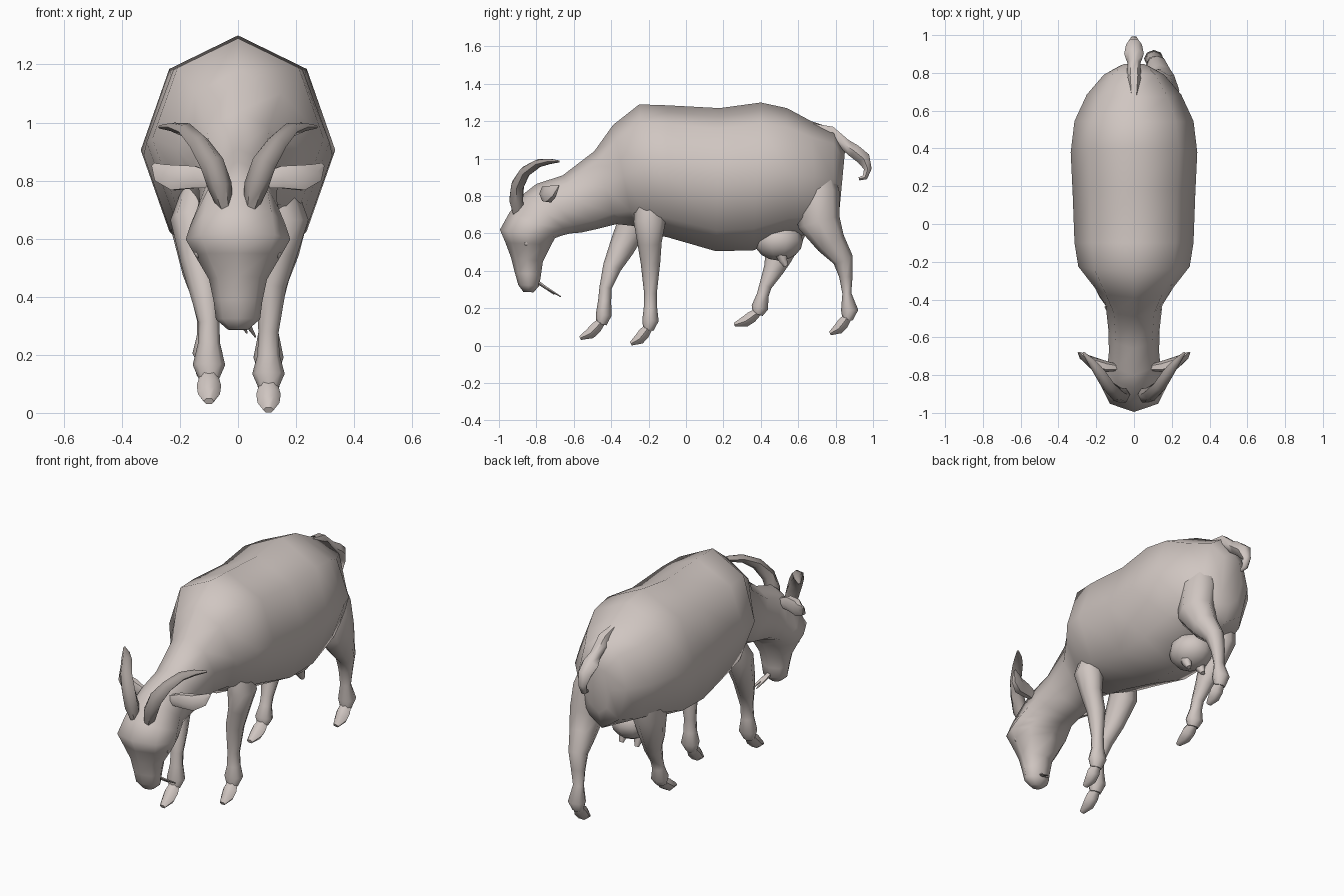
import bpy, bmesh, math
from mathutils import Vector


def material(name, rgb):
    m = bpy.data.materials.new(name)
    m.diffuse_color = (*rgb, 1)
    return m


COAT = material("pale coat", (0.63, 0.565, 0.535))
HORN = material("horn grey", (0.37, 0.33, 0.31))


def loft(name, rings, mat=COAT, angle=60):
    """Skin a list of equal-sized rings and cap both ends."""
    bm = bmesh.new()
    vs = [[bm.verts.new(p) for p in r] for r in rings]
    n = len(rings[0])
    for a, b in zip(vs, vs[1:]):
        for i in range(n):
            j = (i + 1) % n
            bm.faces.new((a[i], a[j], b[j], b[i]))
    bm.faces.new(vs[0])
    bm.faces.new(vs[-1])
    bmesh.ops.recalc_face_normals(bm, faces=bm.faces)
    me = bpy.data.meshes.new(name)
    bm.to_mesh(me)
    bm.free()
    me.materials.append(mat)
    ob = bpy.data.objects.new(name, me)
    bpy.context.collection.objects.link(ob)
    smooth(ob, angle)
    return ob


def smooth(ob, angle=60):
    bpy.ops.object.select_all(action='DESELECT')
    ob.select_set(True)
    bpy.context.view_layer.objects.active = ob
    bpy.ops.object.shade_smooth_by_angle(angle=math.radians(angle))


def tube(name, pts, n=8, ref=(1, 0, 0), mat=COAT):
    """pts: (x, y, z, radius along ref, radius across)."""
    c = [Vector(p[:3]) for p in pts]
    rings = []
    for i, p in enumerate(pts):
        t = (c[min(i + 1, len(c) - 1)] - c[max(i - 1, 0)]).normalized()
        u = Vector(ref)
        u = (u - t * u.dot(t)).normalized()
        v = t.cross(u)
        rings.append([c[i] + u * p[3] * math.cos(a) + v * p[4] * math.sin(a)
                      for a in (2 * math.pi * k / n for k in range(n))])
    return loft(name, rings, mat)


# Head, neck and trunk: top y, z / bottom y, z / half width
SECTIONS = [
    (-.87, .288, -.815, .285, .035), (-.897, .325, -.785, .32, .076),
    (-.915, .39, -.775, .38, .084), (-.935, .47, -.765, .45, .10),
    (-.965, .55, -.72, .54, .15), (-.995, .62, -.70, .575, .18),
    (-.945, .71, -.66, .59, .163), (-.87, .81, -.62, .60, .14),
    (-.80, .865, -.56, .605, .133), (-.66, .91, -.47, .625, .135),
    (-.49, 1.04, -.37, .65, .15), (-.39, 1.18, -.28, .64, .21),
    (-.25, 1.29, -.20, .60, .295), (-.10, 1.285, -.10, .58, .315),
    (.18, 1.27, .16, .505, .325), (.40, 1.30, .36, .51, .335),
    (.54, 1.27, .55, .58, .315), (.67, 1.20, .70, .60, .25),
    (.79, 1.16, .79, .62, .16), (.85, 1.04, .82, .72, .08)]
rings = []
for ty, tz, by, bz, w in SECTIONS:
    top, bot = Vector((0, ty, tz)), Vector((0, by, bz))
    mid, half = (top + bot) / 2, (top - bot) / 2
    rings.append([mid + half * math.cos(k * math.pi / 4)
                  + Vector((w * math.sin(k * math.pi / 4), 0, 0)) for k in range(8)])
loft("body_and_head", rings)


# Legs: each ends in a fetlock, with a pastern and hoof stepping forward
def leg(name, pts, reach=1.0, drop=1.0):
    x, y, z = pts[-1][:3]
    tube(name, pts + [(x, y - .012, z - .05 * drop, .034, .028)])
    tube(name + "_hoof", [
        (x, y - .005 * reach, z - .03 * drop, .03, .024),
        (x, y - .035 * reach, z - .07 * drop, .042, .036),
        (x, y - .06 * reach, z - .10 * drop, .038, .034),
        (x, y - .105 * reach, z - .125 * drop, .018, .012)], 6)


leg("front_leg_right", [
    (.13, -.19, .80, .06, .08), (.165, -.195, .66, .078, .085), (.145, -.195, .55, .058, .065),
    (.115, -.19, .44, .052, .052), (.105, -.19, .28, .035, .034), (.105, -.19, .20, .038, .036),
    (.105, -.19, .135, .056, .044)])
leg("front_leg_left", [
    (-.12, -.22, .80, .06, .08), (-.155, -.28, .66, .078, .085), (-.14, -.345, .52, .057, .068),
    (-.115, -.395, .42, .052, .05), (-.10, -.43, .31, .036, .033), (-.10, -.435, .24, .038, .035),
    (-.10, -.44, .165, .056, .042)], 1.2)
leg("hind_leg_right", [
    (.09, .70, .97, .07, .08), (.125, .70, .82, .095, .12), (.145, .71, .66, .095, .115),
    (.135, .775, .55, .075, .08), (.12, .84, .46, .055, .055), (.11, .855, .37, .042, .036),
    (.105, .86, .28, .034, .024), (.105, .875, .19, .052, .046)])
leg("hind_leg_left", [
    (-.14, .58, .80, .07, .10), (-.15, .55, .65, .085, .11), (-.13, .495, .48, .06, .075),
    (-.115, .47, .41, .048, .055), (-.105, .425, .32, .036, .034), (-.105, .41, .27, .036, .032),
    (-.105, .395, .205, .052, .045)], 1.3, .75)

# Horns, ears, eyes and teats, mirrored
for side, s in (("right", 1), ("left", -1)):
    tube("horn_" + side, [(s * x, y, z, r, q) for x, y, z, r, q in (
        (.045, -.895, .71, .026, .035), (.062, -.908, .78, .042, .042),
        (.09, -.90, .86, .042, .038), (.135, -.86, .93, .036, .032),
        (.18, -.79, .975, .03, .024), (.225, -.73, .985, .02, .016),
        (.27, -.68, .985, .006, .006))], 6, mat=HORN)
    tube("ear_" + side, [(s * x, y, z, r, q) for x, y, z, r, q in (
        (.09, -.76, .80, .018, .03), (.15, -.755, .812, .03, .044), (.22, -.735, .81, .032, .05),
        (.265, -.705, .825, .02, .038), (.292, -.68, .855, .004, .008))], 6, ref=(0, 1, 0))
    bpy.ops.mesh.primitive_uv_sphere_add(segments=8, ring_count=6, radius=.018,
                                         location=(s * .132, -.85, .55))
    eye = bpy.context.object
    eye.name = "eye_" + side
    eye.data.materials.append(COAT)
    smooth(eye)
    tube("teat_" + side, [(s * .045, .50, .51, .04, .04), (s * .05, .52, .455, .025, .025),
                          (s * .05, .535, .425, .014, .014)], 6)

# Udder
bpy.ops.mesh.primitive_uv_sphere_add(segments=10, ring_count=8, radius=1, location=(0, .495, .56))
udder = bpy.context.object
udder.name = "udder"
udder.scale = (.12, .13, .105)
udder.data.materials.append(COAT)
smooth(udder)

# Tail
tube("tail", [(0, .66, 1.165, .025, .03), (0, .77, 1.135, .04, .045), (0, .85, 1.075, .034, .036),
              (0, .90, 1.04, .052, .042), (0, .95, 1.0, .042, .042), (0, .972, .945, .026, .024),
              (0, .957, .90, .02, .017), (0, .925, .892, .01, .01)], 6)

# Beard strands
for i, (x, y, z) in enumerate(((.06, -.67, .262), (.03, -.705, .275))):
    tube("beard_strand_%d" % (i + 1), [(0, -.80, .345, .014, .01), (x * .5, -.75, .31, .012, .008),
                                       (x, y, z, .003, .003)], 5)
